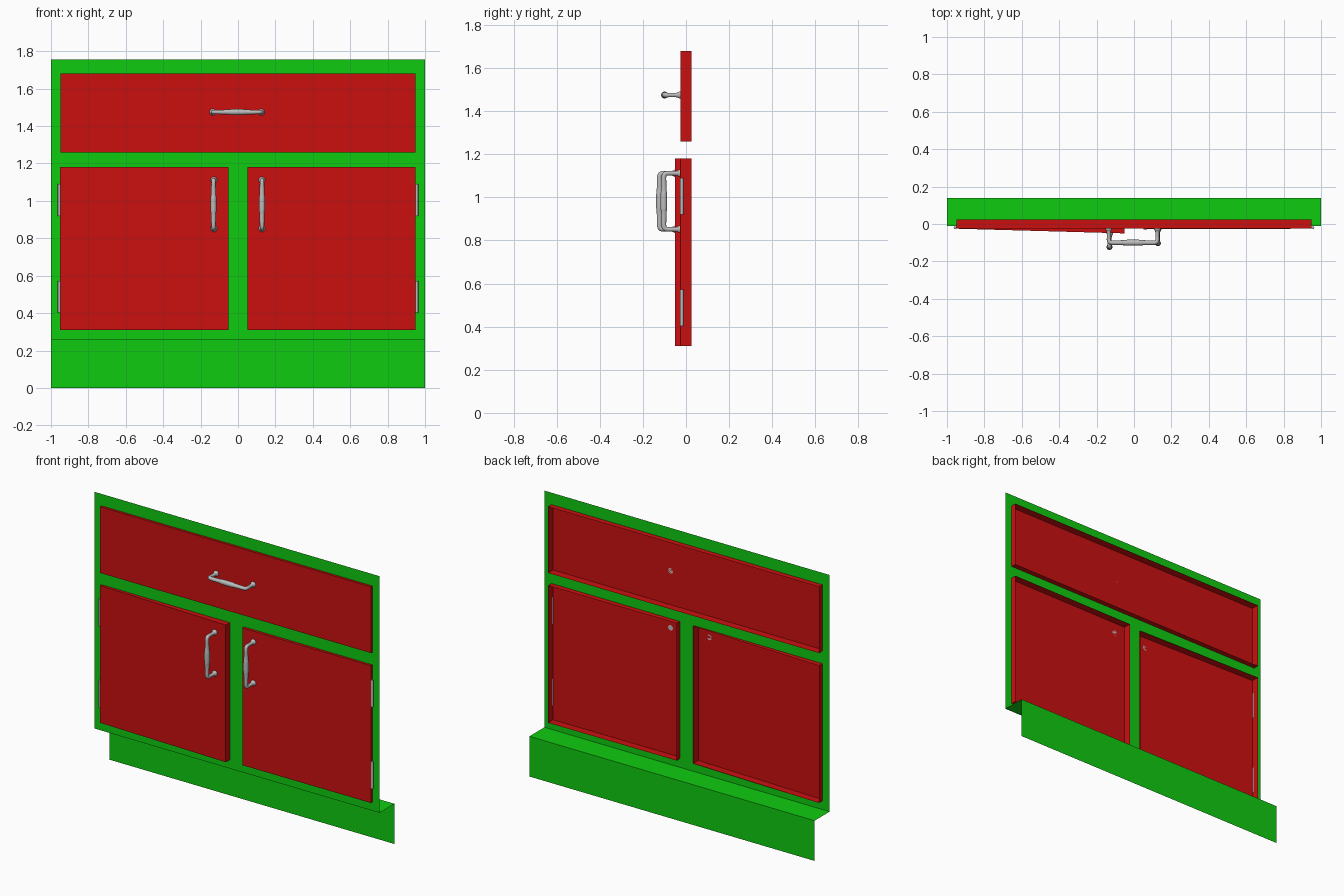
import bpy, bmesh
from math import radians
from mathutils import Vector, Matrix

cube = bpy.data.objects.get("Cube")
if cube:
    bpy.data.objects.remove(cube, do_unlink=True)


def material(name, color):
    m = bpy.data.materials.new(name)
    m.use_nodes = True
    m.diffuse_color = color
    m.node_tree.nodes["Principled BSDF"].inputs["Base Color"].default_value = color
    return m


GREEN = material("green paint", (0.005, 0.6, 0.005, 1))
RED = material("red paint", (0.6, 0.005, 0.005, 1))
METAL = material("grey metal", (0.5, 0.5, 0.5, 1))


def mesh_object(name, bm, mat):
    bmesh.ops.remove_doubles(bm, verts=bm.verts, dist=1e-5)
    mesh = bpy.data.meshes.new(name)
    bm.to_mesh(mesh)
    bm.free()
    mesh.materials.append(mat)
    obj = bpy.data.objects.new(name, mesh)
    bpy.context.collection.objects.link(obj)
    return obj


def quad(bm, *points):
    bm.faces.new([bm.verts.new(p) for p in points])


FRAME_Y, KICK_Y, BASE_Z = -0.01, 0.14, 0.255
FRONT, BACK = -0.025, 0.025

# Face frame: a thin sheet with openings for the drawer and doors
xs = [-1, -0.95, -0.05, 0.05, 0.95, 1]
zs = [BASE_Z, 0.31, 1.18, 1.26, 1.68, 1.755]
openings = {(1, 1), (3, 1), (1, 3), (2, 3), (3, 3)}
bm = bmesh.new()
for i in range(5):
    for k in range(5):
        if (i, k) not in openings:
            x0, x1, z0, z1 = xs[i], xs[i + 1], zs[k], zs[k + 1]
            quad(bm, (x0, FRAME_Y, z0), (x1, FRAME_Y, z0),
                 (x1, FRAME_Y, z1), (x0, FRAME_Y, z1))
mesh_object("face_frame", bm, GREEN)

# Recessed toe kick with its ledge
bm = bmesh.new()
quad(bm, (-1, KICK_Y, 0), (1, KICK_Y, 0), (1, KICK_Y, BASE_Z), (-1, KICK_Y, BASE_Z))
quad(bm, (-1, KICK_Y, BASE_Z), (1, KICK_Y, BASE_Z), (1, FRAME_Y, BASE_Z), (-1, FRAME_Y, BASE_Z))
mesh_object("toe_kick", bm, GREEN)


# Open-backed panel, with its origin on the hinge line
def panel(name, x0, x1, z0, z1, hinge_x):
    bm = bmesh.new()
    size = Vector((x1 - x0, BACK - FRONT, z1 - z0))
    mid = Vector(((x0 + x1) / 2 - hinge_x, 0, (z0 + z1) / 2))
    bmesh.ops.create_cube(bm, size=1, matrix=Matrix.LocRotScale(mid, None, size))
    bm.normal_update()
    bmesh.ops.delete(bm, geom=[f for f in bm.faces if f.normal.y > 0.9], context='FACES')
    obj = mesh_object(name, bm, RED)
    obj.location.x = hinge_x
    return obj


# Arched pull handle: swept bar, thicker at the grip, with flared feet
def handle(name, location, upright, parent):
    half = [(0.13, 0, 1.5), (0.13, 0.006, 1.5), (0.13, 0.014, 0.9), (0.13, 0.04, 0.85),
            (0.13, 0.07, 0.95), (0.115, 0.076, 1), (0.08, 0.075, 1.05), (0.045, 0.075, 1.15),
            (0.038, 0.075, 1.35)]
    path = half + [(-a, d, r) for a, d, r in reversed(half)]
    curve = bpy.data.curves.new(name, 'CURVE')
    curve.dimensions = '3D'
    curve.bevel_depth = 0.012
    curve.bevel_resolution = 3
    curve.use_fill_caps = True
    spline = curve.splines.new('NURBS')
    spline.points.add(len(path) - 1)
    for point, (a, d, r) in zip(spline.points, path):
        point.co = (0, -d, a, 1) if upright else (a, -d, 0, 1)
        point.radius = r
    spline.order_u = 3
    spline.resolution_u = 4
    spline.use_endpoint_u = True
    curve.materials.append(METAL)
    obj = bpy.data.objects.new(name, curve)
    bpy.context.collection.objects.link(obj)
    bpy.ops.object.select_all(action='DESELECT')
    obj.select_set(True)
    bpy.context.view_layer.objects.active = obj
    bpy.ops.object.convert(target='MESH')
    obj = bpy.context.object
    bpy.ops.object.shade_smooth_by_angle(angle=radians(40))
    obj.parent = parent
    obj.location = Vector(location) - parent.location


drawer = panel("drawer_front", -0.95, 0.95, 1.26, 1.68, 0)
handle("drawer_handle", (-0.005, FRONT, 1.475), False, drawer)

# Doors stand slightly ajar, the right one more than the left
for side, s, ajar in (("right", -1, 1.6), ("left", 1, 0.2)):
    door = panel(side + "_door", min(s * 0.05, s * 0.95), max(s * 0.05, s * 0.95),
                 0.31, 1.18, s * 0.95)
    handle(side + "_door_handle", (s * 0.128, FRONT, 0.982), True, door)
    door.rotation_euler.z = s * radians(ajar)

    # Hinge barrels
    for place, z in (("lower", 0.488), ("upper", 1.005)):
        bm = bmesh.new()
        bmesh.ops.create_cone(bm, cap_ends=True, segments=12, radius1=0.008,
                              radius2=0.008, depth=0.17)
        hinge = mesh_object(f"{side}_{place}_hinge", bm, METAL)
        hinge.location = (s * 0.956, -0.02, z)
        for poly in hinge.data.polygons:
            poly.use_smooth = abs(poly.normal.z) < 0.5
